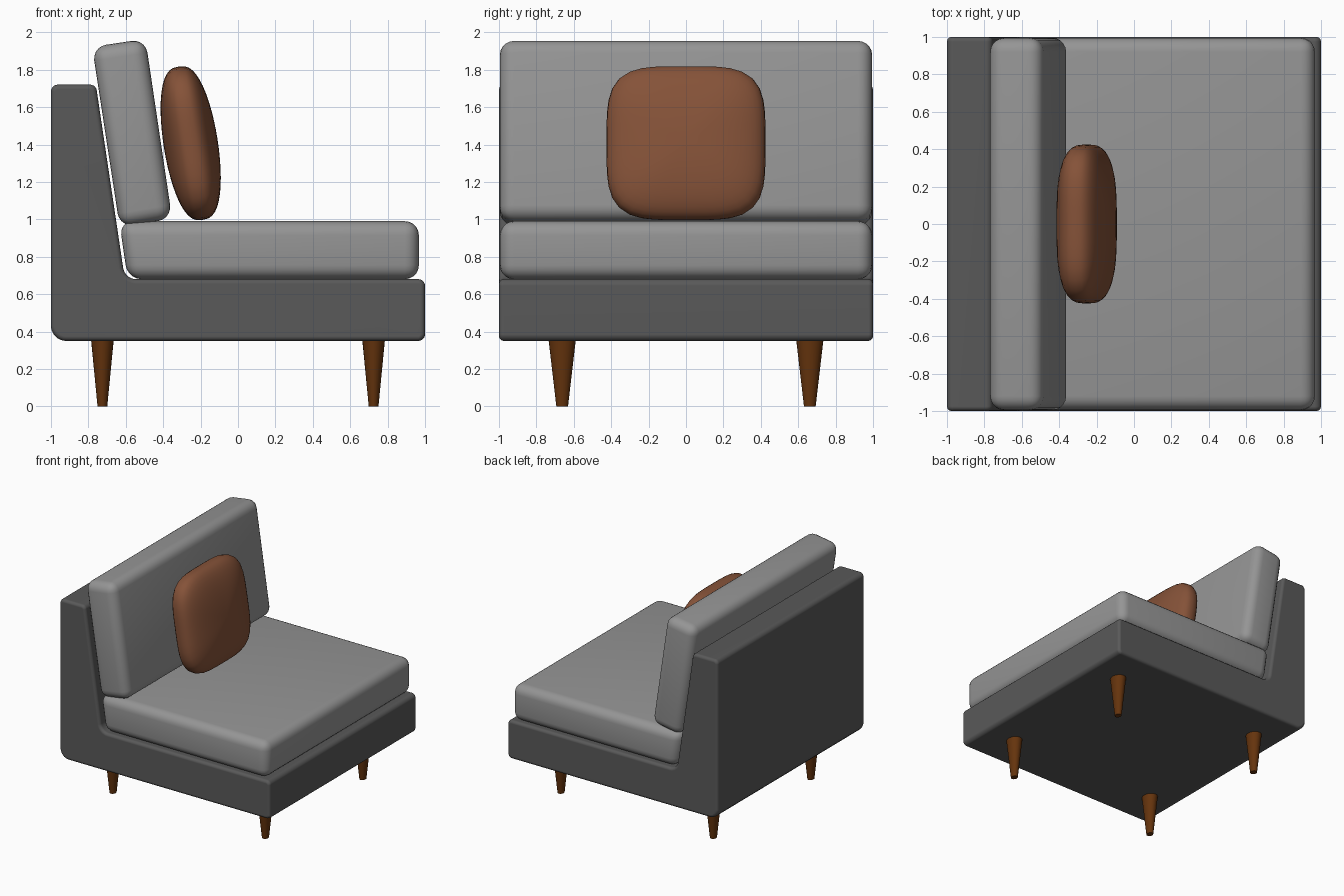
import bpy, bmesh, math
from mathutils import Vector, Matrix

if "Cube" in bpy.data.objects:
    bpy.data.objects.remove(bpy.data.objects["Cube"])


def material(name, rgb):
    m = bpy.data.materials.new(name)
    m.diffuse_color = (*rgb, 1)
    m.use_nodes = True
    m.node_tree.nodes["Principled BSDF"].inputs["Base Color"].default_value = m.diffuse_color
    return m


DARK = material("dark grey fabric", (0.10, 0.10, 0.10))
GREY = material("light grey fabric", (0.30, 0.30, 0.30))
RUST = material("rust fabric", (0.235, 0.085, 0.04))
WOOD = material("brown wood", (0.13, 0.034, 0.004))


def add_object(name, bm, mat):
    bmesh.ops.recalc_face_normals(bm, faces=bm.faces)
    me = bpy.data.meshes.new(name)
    bm.to_mesh(me)
    bm.free()
    me.materials.append(mat)
    for p in me.polygons:
        p.use_smooth = True
    ob = bpy.data.objects.new(name, me)
    bpy.context.collection.objects.link(ob)
    return ob


def rounded(points, segs=5):
    """Outline from (x, z, radius) corners, with arcs where radius > 0."""
    out = []
    for i, (x, z, r) in enumerate(points):
        p = Vector((x, z))
        if r == 0:
            out.append(p)
            continue
        a = (Vector(points[i - 1][:2]) - p).normalized()
        b = (Vector(points[(i + 1) % len(points)][:2]) - p).normalized()
        half = a.angle(b) / 2
        d = r / math.tan(half)
        c = p + (a + b).normalized() * r / math.sin(half)
        v0, v1 = p + a * d - c, p + b * d - c
        out += [c + v0.lerp(v1, k / segs).normalized() * r for k in range(segs + 1)]
    return out


def prism(name, points, half_y, bevel, segs, mat):
    bm = bmesh.new()
    face = bm.faces.new([bm.verts.new((p.x, -half_y, p.y)) for p in rounded(points)])
    ext = bmesh.ops.extrude_face_region(bm, geom=[face])
    moved = [g for g in ext["geom"] if isinstance(g, bmesh.types.BMVert)]
    bmesh.ops.translate(bm, verts=moved, vec=(0, 2 * half_y, 0))
    ob = add_object(name, bm, mat)
    mod = ob.modifiers.new("soft edges", 'BEVEL')
    mod.width, mod.segments = bevel, segs
    mod.limit_method, mod.angle_limit = 'ANGLE', math.radians(35)
    return ob


# L-shaped upholstered frame
frame = prism("frame", [(-1, 0.35, 0.08), (1, 0.35, 0.035), (1, 0.68, 0.035),
                        (-0.605, 0.68, 0.07), (-0.76, 1.72, 0.035), (-1, 1.72, 0.035)],
              1.0, 0.025, 3, DARK)
frame.modifiers.new("flat panels", 'WEIGHTED_NORMAL')

# Seat and back cushions
prism("seat_cushion", [(-0.59, 0.68, 0), (0.967, 0.68, 0), (0.967, 0.99, 0), (-0.635, 0.99, 0)],
      0.995, 0.075, 5, GREY)
prism("back_cushion", [(-0.632, 0.957, 0), (-0.352, 1.003, 0), (-0.495, 1.965, 0), (-0.78, 1.922, 0)],
      0.995, 0.075, 5, GREY)

# Throw pillow: squared-off outline with a domed thickness, leaning back
bm = bmesh.new()
bmesh.ops.create_uvsphere(bm, u_segments=48, v_segments=24, radius=1)
for v in bm.verts:
    a = math.atan2(v.co.y, v.co.x)
    c, s = math.cos(a), math.sin(a)
    k = (abs(c) ** 4 + abs(s) ** 4) ** -0.25
    r = math.hypot(v.co.x, v.co.y) * k
    thick = math.copysign(abs(v.co.z) ** 0.75, v.co.z)
    v.co = (0.145 * thick, 0.425 * r * c, 0.415 * r * s)
bm.transform(Matrix.Translation((-0.253, 0, 1.407)) @ Matrix.Rotation(math.radians(-9), 4, 'Y'))
add_object("throw_pillow", bm, RUST)

# Tapered legs, slightly oval
for fx in (-1, 1):
    for fy in (-1, 1):
        bm = bmesh.new()
        bmesh.ops.create_cone(bm, cap_ends=True, segments=24, radius1=0.026, radius2=0.061, depth=0.36)
        bm.transform(Matrix.Translation((0.725 * fx, 0.662 * fy, 0.18)) @ Matrix.Diagonal((1, 1.2, 1, 1)))
        leg = add_object(("front" if fy < 0 else "back") + ("_left" if fx < 0 else "_right") + "_leg", bm, WOOD)
        bpy.ops.object.select_all(action='DESELECT')
        leg.select_set(True)
        bpy.context.view_layer.objects.active = leg
        bpy.ops.object.shade_smooth_by_angle(angle=math.radians(40))
